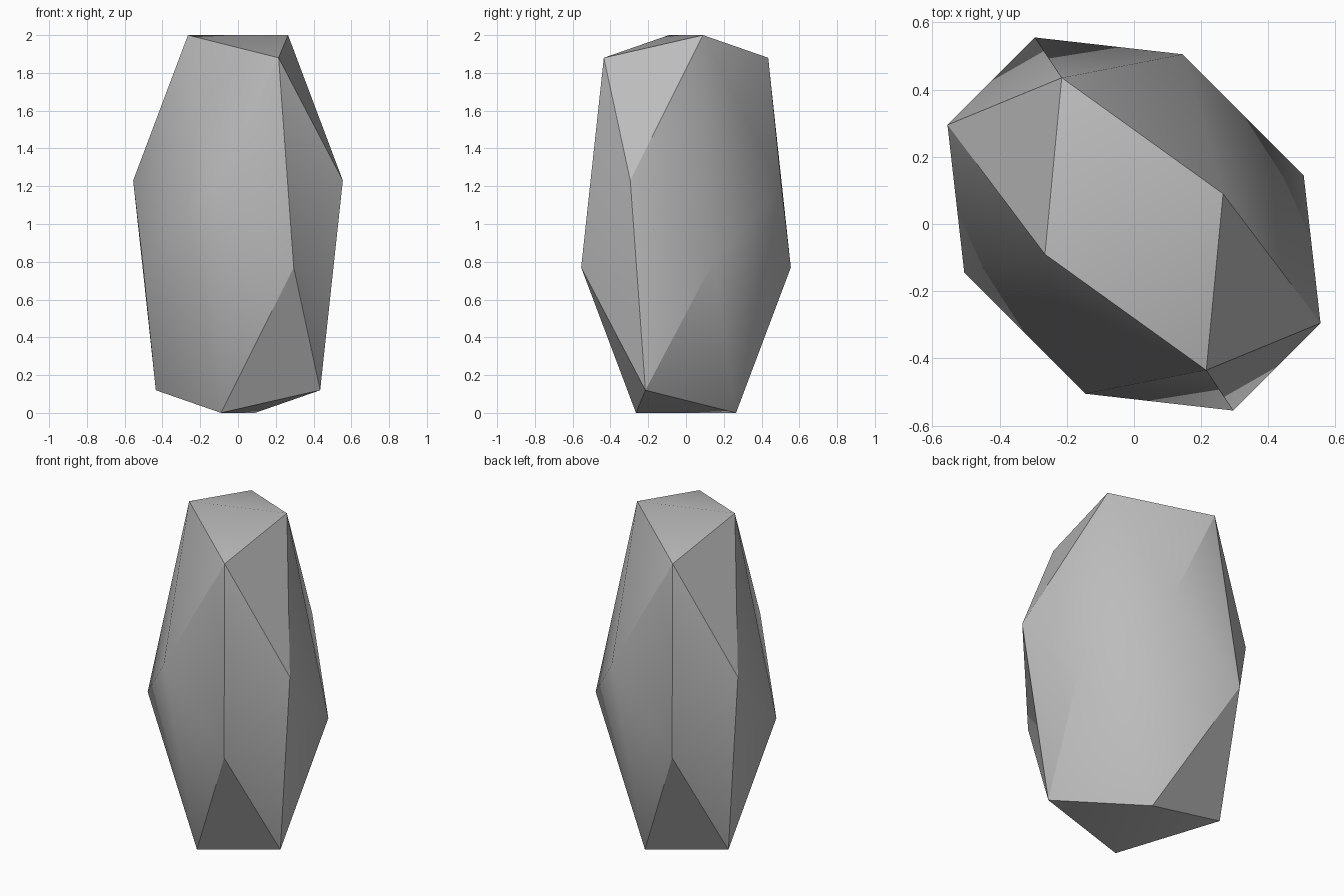
import bpy, bmesh, math
from mathutils import Vector

cube = bpy.data.objects.get("Cube")
if cube:
    bpy.data.objects.remove(cube, do_unlink=True)

# Stone colour
grey = bpy.data.materials.new("stone_grey")
grey.use_nodes = True
colour = (0.5, 0.5, 0.5, 1)
grey.diffuse_color = colour
grey.node_tree.nodes["Principled BSDF"].inputs["Base Color"].default_value = colour

# Four corner types; half turns about the upright and a level diagonal give the rest
crown = Vector((0.265, 0.09, 2.0))
shoulder = Vector((0.215, -0.435, 1.88))
waist = Vector((0.555, -0.295, 1.23))
side = Vector((0.505, 0.145, 0.80))


def half_turn(p):
    return Vector((-p.x, -p.y, p.z))


def flip_over(p):
    return Vector((-p.y, -p.x, 2 - p.z))


low_side = half_turn(flip_over(side))
facets = [
    (crown, half_turn(crown), shoulder),
    (crown, shoulder, waist),
    (crown, waist, side),
    (crown, side, low_side),
    (crown, low_side, half_turn(shoulder)),
    (shoulder, half_turn(low_side), flip_over(waist)),
    (shoulder, flip_over(waist), waist),
]

# Repeat the facets around the stone
bm = bmesh.new()
turns = [lambda p: p, half_turn, flip_over, lambda p: half_turn(flip_over(p))]
for turn in turns:
    for facet in facets:
        bm.faces.new([bm.verts.new(turn(p)) for p in facet])
bmesh.ops.remove_doubles(bm, verts=bm.verts, dist=0.001)
bmesh.ops.recalc_face_normals(bm, faces=bm.faces)

mesh = bpy.data.meshes.new("faceted_stone")
bm.to_mesh(mesh)
bm.free()
mesh.materials.append(grey)
stone = bpy.data.objects.new("faceted_stone", mesh)
bpy.context.collection.objects.link(stone)

# Soft shading with crisp main ridges
bpy.ops.object.select_all(action='DESELECT')
stone.select_set(True)
bpy.context.view_layer.objects.active = stone
bpy.ops.object.shade_smooth_by_angle(angle=math.radians(30))
